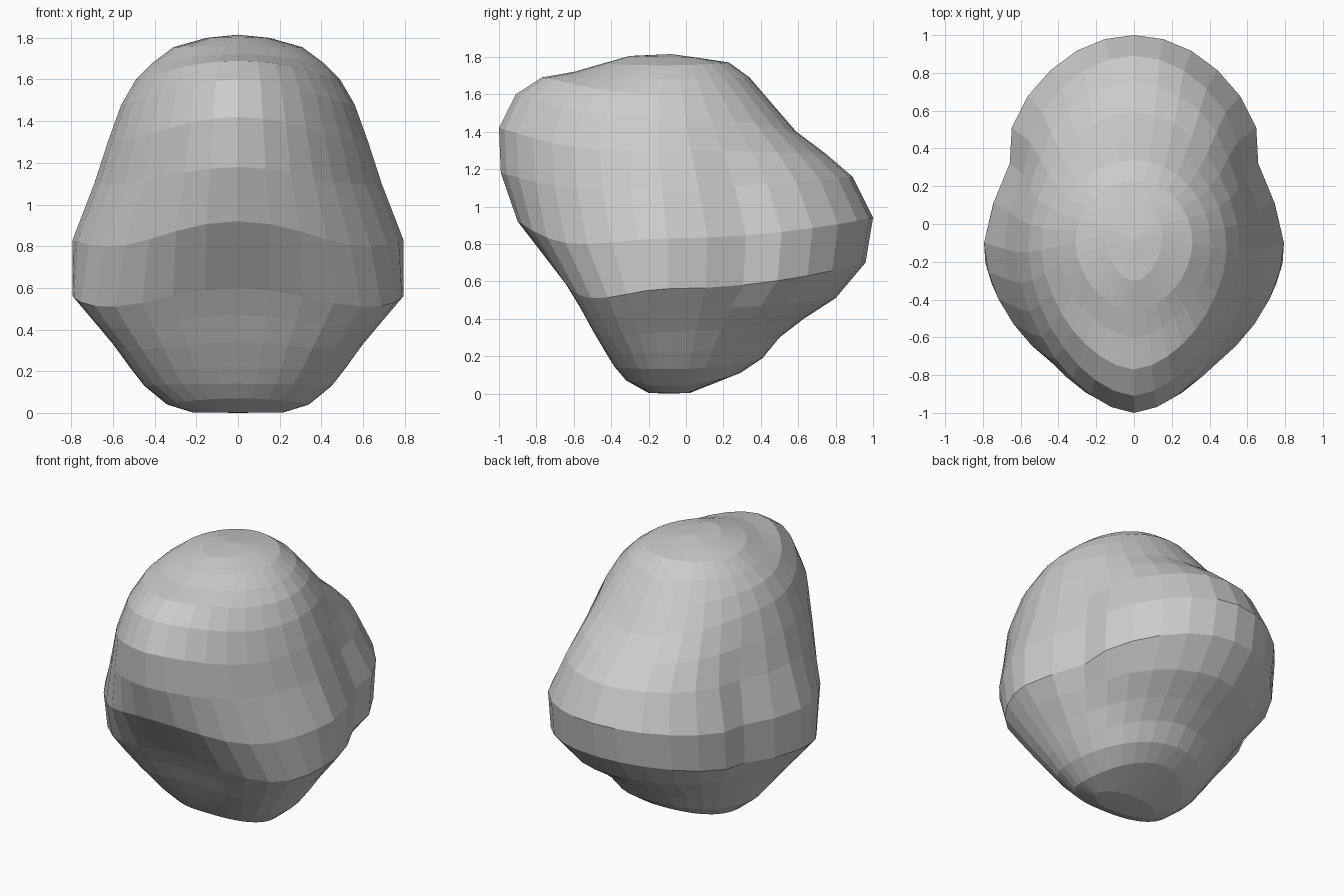
import bpy, bmesh, math

SEGMENTS = 32
# Each ring: front (y, z), back (y, z), side (half width, y, z),
# depth of waist dent, front fullness (2 = ellipse), drop at the front corners
RINGS = [
    (-.30, 1.805, .10, 1.79, .15, -.06, 1.80, 0, 1.9, 0),
    (-.46, 1.76, .23, 1.77, .31, -.10, 1.755, 0, 1.8, 0),
    (-.60, 1.72, .34, 1.69, .41, -.12, 1.68, 0, 1.7, 0),
    (-.77, 1.69, .46, 1.55, .49, -.14, 1.60, .02, 1.7, 0),
    (-.91, 1.60, .59, 1.40, .56, -.15, 1.48, .03, 1.7, .01),
    (-1.0, 1.42, .75, 1.28, .625, -.15, 1.30, .05, 1.7, .02),
    (-.99, 1.18, .89, 1.16, .69, -.13, 1.10, .08, 1.7, .03),
    (-.90, .92, 1.0, .94, .795, -.10, .83, .11, 1.8, .07),
    (-.65, .60, .96, .70, .795, -.10, .56, .11, 2.3, .07),
    (-.57, .47, .80, .51, .70, -.10, .45, .08, 2.5, .05),
    (-.50, .34, .63, .40, .60, -.09, .33, .05, 2.6, .03),
    (-.43, .22, .50, .30, .52, -.08, .22, .02, 2.6, .01),
    (-.38, .14, .41, .19, .45, -.08, .13, 0, 2.5, 0),
    (-.32, .07, .29, .11, .34, -.09, .04, 0, 2.3, 0),
    (-.20, .003, .02, .003, .22, -.09, .003, 0, 2, 0),
]


def ring_point(ring, angle):
    yf, zf, yb, zb, w, yc, zs, dent, full, drop = ring
    s, c = math.sin(angle), math.cos(angle)
    z = zs + ((zf if c > 0 else zb) - zs) * c * c
    if c > 0:
        # Front half is a superellipse, scaled so the spacing stays even
        k = (abs(s) ** full + c ** full) ** (-1 / full)
        s, c = s * k, c * k
        z -= drop * math.sin(2 * angle) ** 2
        y = yc + (yf - yc) * c
    else:
        y = yc + (yb - yc) * -c
    x = w * s * (1 - dent * math.exp(-((y - .28) / .18) ** 2))
    return x, y, z


# Boulder body: sphere-like stack of tilted rings
bm = bmesh.new()
loops = [[bm.verts.new(ring_point(r, 2 * math.pi * i / SEGMENTS))
          for i in range(SEGMENTS)] for r in RINGS]
top = bm.verts.new((0, -.08, 1.815))
bottom = bm.verts.new((0, -.09, 0))
for i in range(SEGMENTS):
    j = (i + 1) % SEGMENTS
    bm.faces.new((top, loops[0][i], loops[0][j]))
    bm.faces.new((bottom, loops[-1][j], loops[-1][i]))
    for a, b in zip(loops, loops[1:]):
        bm.faces.new((a[i], b[i], b[j], a[j]))
bmesh.ops.recalc_face_normals(bm, faces=bm.faces)

mesh = bpy.data.meshes.new("boulder")
bm.to_mesh(mesh)
bm.free()
bpy.context.collection.objects.link(bpy.data.objects.new("boulder", mesh))
